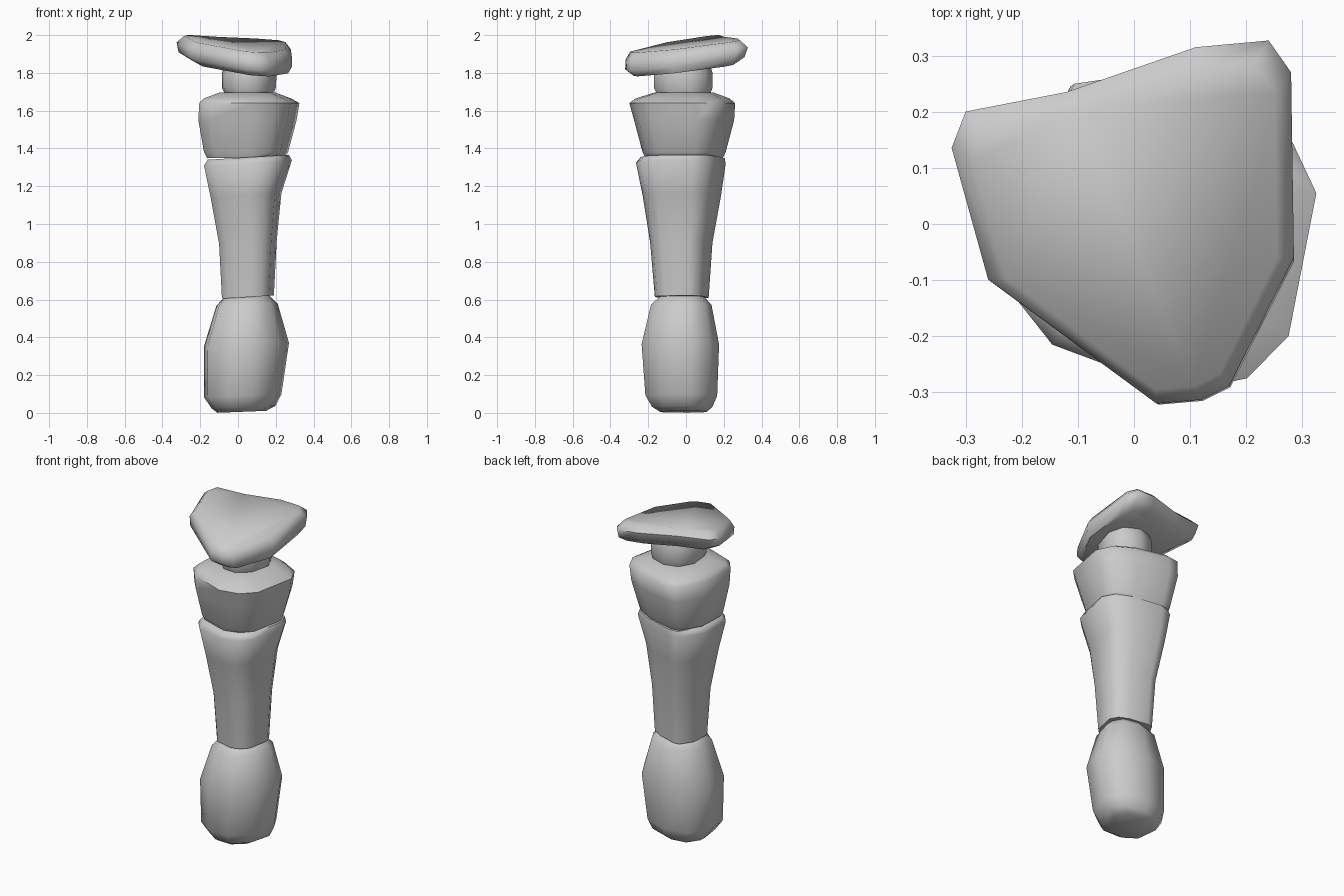
import bpy, bmesh, math

cube = bpy.data.objects.get("Cube")
if cube:
    bpy.data.objects.remove(cube, do_unlink=True)

stone_grey = bpy.data.materials.new("stone grey")
stone_grey.use_nodes = True
colour = (0.6, 0.6, 0.6, 1)
stone_grey.diffuse_color = colour
stone_grey.node_tree.nodes["Principled BSDF"].inputs["Base Color"].default_value = colour


def fit(outline):
    """Scale an outline to the unit square."""
    xs, ys = zip(*outline)
    return [((x - min(xs)) / (max(xs) - min(xs)),
             (y - min(ys)) / (max(ys) - min(ys))) for x, y in outline]


def stone(name, outline, rings, tilt_x=0.0, tilt_y=0.0):
    """Loft an outline through rings of (z, x min, x max, y min, y max)."""
    unit = fit(outline)
    bm = bmesh.new()
    loops = []
    last = len(rings) - 1
    for i, (z, x0, x1, y0, y1) in enumerate(rings):
        loop = []
        for u, v in unit:
            x, y = x0 + u * (x1 - x0), y0 + v * (y1 - y0)
            # the tilt belongs to the worn end faces
            loop.append(bm.verts.new((x, y, z + tilt_x * x + tilt_y * y)))
        loops.append(loop)
    n = len(unit)
    for low, high in zip(loops, loops[1:]):
        for i in range(n):
            j = (i + 1) % n
            bm.faces.new((low[i], low[j], high[j], high[i]))
    bm.faces.new(loops[0][::-1])
    bm.faces.new(loops[-1])
    bmesh.ops.recalc_face_normals(bm, faces=bm.faces)
    mesh = bpy.data.meshes.new(name)
    bm.to_mesh(mesh)
    bm.free()
    mesh.materials.append(stone_grey)
    obj = bpy.data.objects.new(name, mesh)
    bpy.context.collection.objects.link(obj)
    bpy.ops.object.select_all(action='DESELECT')
    obj.select_set(True)
    bpy.context.view_layer.objects.active = obj
    bpy.ops.object.shade_smooth_by_angle(angle=math.radians(60))
    return obj


# Outlines, counter-clockwise
block = [(.325, .055), (.28, .15), (.17, .21), (-.04, .26), (-.11, .25),
         (-.2, .09), (-.21, -.14), (-.15, -.215), (.08, -.3), (.2, -.275), (.275, -.2)]
rounded = [(.27, .02), (.21, .13), (.05, .175), (-.1, .14), (-.18, .02),
           (-.16, -.14), (-.04, -.225), (.1, -.235), (.22, -.15)]
slab = [(.285, -.06), (.28, .27), (.24, .327), (.11, .315), (-.12, .235),
        (-.3, .2), (-.325, .135), (-.26, -.1), (.04, -.322), (.12, -.315), (.17, -.29)]

stone("base_stone", rounded, [
    (.005, -.11, .15, -.14, .11),
    (.03, -.14, .2, -.18, .14),
    (.09, -.18, .23, -.215, .165),
    (.36, -.18, .27, -.235, .175),
    (.57, -.115, .21, -.185, .135),
    (.63, -.06, .15, -.12, .08)], tilt_x=.04)

stone("column_stone", block, [
    (.61, -.085, .19, -.165, .12),
    (.9, -.1, .205, -.19, .14),
    (1.15, -.145, .23, -.23, .185),
    (1.32, -.18, .285, -.265, .21),
    (1.35, -.16, .27, -.24, .205)], tilt_x=.06)

stone("upper_block", block, [
    (1.35, -.165, .245, -.215, .195),
    (1.38, -.18, .265, -.23, .21),
    (1.55, -.21, .31, -.275, .255),
    (1.64, -.205, .325, -.3, .26),
    (1.665, -.18, .28, -.265, .23),
    (1.695, -.1, .2, -.17, .15)])

stone("neck_stone", rounded, [
    (1.68, -.065, .185, -.15, .125),
    (1.72, -.085, .2, -.17, .14),
    (1.8, -.085, .205, -.17, .14),
    (1.85, -.07, .19, -.155, .125)])

stone("cap_slab", slab, [
    (1.83, -.24, .265, -.28, .25),
    (1.865, -.315, .285, -.322, .31),
    (1.915, -.325, .285, -.32, .327),
    (1.955, -.285, .255, -.295, .285)], tilt_x=-.09, tilt_y=.13)
